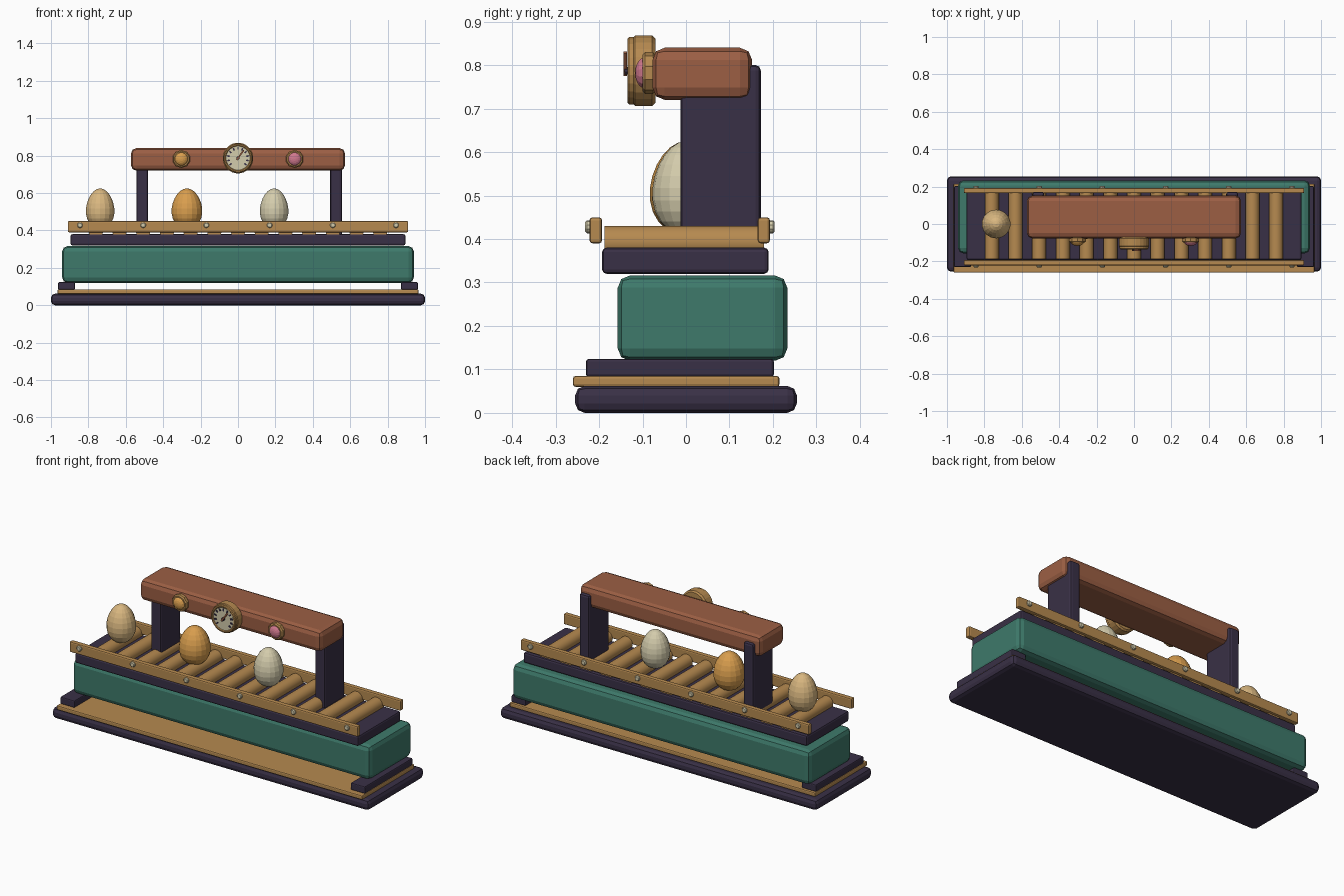
import bpy, bmesh, math
from mathutils import Matrix

if "Cube" in bpy.data.objects:
    bpy.data.objects.remove(bpy.data.objects["Cube"])


def material(name, r, g, b):
    lin = lambda c: ((c / 255 + 0.055) / 1.055) ** 2.4 if c > 10 else c / 3294
    m = bpy.data.materials.new(name)
    m.diffuse_color = (lin(r), lin(g), lin(b), 1)
    m.use_nodes = True
    m.node_tree.nodes["Principled BSDF"].inputs["Base Color"].default_value = m.diffuse_color
    return m


DARK = material("dark_plum", 57, 48, 70)
BRASS = material("brass", 182, 138, 80)
GREEN = material("green", 62, 122, 107)
RUST = material("rust", 156, 95, 68)
TAN = material("tan_egg", 217, 183, 128)
ORANGE = material("orange_egg", 217, 158, 78)
PALE = material("pale_cream", 212, 204, 172)
PINK = material("pink", 208, 120, 142)


def finish(bm, name, mat, smooth=False):
    bmesh.ops.recalc_face_normals(bm, faces=bm.faces[:])
    me = bpy.data.meshes.new(name)
    bm.to_mesh(me)
    bm.free()
    me.materials.append(mat)
    ob = bpy.data.objects.new(name, me)
    bpy.context.collection.objects.link(ob)
    if smooth:
        bpy.context.view_layer.objects.active = ob
        ob.select_set(True)
        bpy.ops.object.shade_smooth_by_angle(angle=math.radians(35))
        ob.select_set(False)
    return ob


def box(name, mat, x, y, z, bevel=0.0, tilt=None):
    """Box from (min, max) ranges, with bevelled edges."""
    bm = bmesh.new()
    bmesh.ops.create_cube(bm, size=1)
    for v in bm.verts:
        for i, (lo, hi) in enumerate((x, y, z)):
            v.co[i] = lo + (v.co[i] + 0.5) * (hi - lo)
    if bevel:
        bmesh.ops.bevel(bm, geom=bm.edges[:], offset=bevel, segments=2, profile=0.5, affect='EDGES')
    if tilt:
        bm.transform(tilt)
    return finish(bm, name, mat)


def lathe(name, mat, profile, loc, axis='Z', n=16, smooth=False):
    """Spin (radius, height) points; axis Y points the height toward +y."""
    bm = bmesh.new()
    rings = []
    for r, h in profile:
        if r < 1e-5:
            rings.append([bm.verts.new((0, 0, h))])
        else:
            rings.append([bm.verts.new((r * math.cos((k + .5) * math.tau / n),
                                        r * math.sin((k + .5) * math.tau / n), h)) for k in range(n)])
    for a, b in zip(rings, rings[1:]):
        for k in range(n):
            j = (k + 1) % n
            vs = [a[k % len(a)], a[j % len(a)], b[j % len(b)], b[k % len(b)]]
            bm.faces.new(list(dict.fromkeys(vs)))
    if axis == 'Y':
        bm.transform(Matrix.Rotation(-math.pi / 2, 4, 'X'))
    bm.transform(Matrix.Translation(loc))
    return finish(bm, name, mat, smooth)


def disc(r, a, b, c=0.0):
    return [(0, a), (r - c, a), (r, a + c), (r, b - c), (r - c, b), (0, b)] if c else \
        [(0, a), (r, a), (r, b), (0, b)]


# base, tray, feet, body and roller bed
box("base", DARK, (-1, 1), (-.255, .255), (0, .062), .022)
box("tray", BRASS, (-.965, .965), (-.26, .215), (.06, .085), .006)
for s, side in ((-1, "left"), (1, "right")):
    box("foot_" + side, DARK, sorted((s * .872, s * .962)), (-.23, .202), (.083, .124), .006)
box("body", GREEN, (-.94, .94), (-.157, .233), (.12, .316), .028)
box("roller_bed", DARK, (-.895, .895), (-.193, .19), (.32, .38), .01)

# rollers
for i in range(13):
    lathe("roller", BRASS, disc(.038, -.188, .179), ((i - 6) * .1267, 0, .393), 'Y', 16, True)

# side rails with pins
for side, y0, y1, p0, p1 in (("front", -.222, -.193, -.232, -.215), ("back", .165, .193, .186, .204)):
    box("rail_" + side, BRASS, (-.91, .91), (y0, y1), (.39, .45), .007)
    for i in range(6):
        lathe("rail_pin", PALE, disc(.015, p0, p1, .004), ((i - 2.5) * .338, 0, .428), 'Y', 10)

# gantry
box("post_left", DARK, (-.543, -.48), (-.013, .172), (.37, .8), .012)
box("post_right", DARK, (.493, .556), (-.013, .172), (.37, .8), .012)
box("beam", RUST, (-.572, .572), (-.077, .152), (.72, .84), .028)

# gauge: housing, rim, dial, ticks, needle
G = (0, 0, .787)
lathe("gauge_housing", BRASS, disc(.082, -.125, -.07, .008), G, 'Y', 24)
lathe("gauge_rim", BRASS, [(.064, -.12), (.064, -.131), (.068, -.135), (.074, -.135), (.078, -.131),
                           (.078, -.12), (.064, -.12)], G, 'Y', 24)
lathe("gauge_dial", PALE, disc(.066, -.13, -.122), G, 'Y', 24)
for i in range(11):
    rot = Matrix.Translation(G) @ Matrix.Rotation(math.radians(-130 + 26 * i), 4, 'Y')
    box("gauge_tick", DARK, (-.004, .004), (-.134, -.128), (.045, .059), 0, rot)
rot = Matrix.Translation(G) @ Matrix.Rotation(math.radians(36), 4, 'Y')
box("gauge_needle", RUST, (-.004, .004), (-.144, -.136), (-.012, .052), 0, rot)
lathe("gauge_hub", DARK, disc(.009, -.142, -.12), G, 'Y', 10)

# indicator lamps
for name, x, mat in (("left", -.303, ORANGE), ("right", .303, PINK)):
    lathe("lamp_ring_" + name, BRASS, disc(.048, -.1, -.07, .006), (x, 0, .782), 'Y', 10)
    dome = [(.036 * math.sin(t * math.pi / 10), -.096 - .021 * math.cos(t * math.pi / 10)) for t in range(6)]
    lathe("lamp_" + name, mat, dome, (x, 0, .782), 'Y', 12)

# eggs, fuller at the bottom
for name, x, r, mat in (("left", -.737, .077, TAN), ("middle", -.273, .083, ORANGE), ("right", .193, .077, PALE)):
    prof = []
    for k in range(13):
        t = math.pi * k / 12
        prof.append((r * math.sin(t) * (1 + .13 * math.cos(t)) if 0 < k < 12 else 0, -.108 * math.cos(t)))
    lathe("egg_" + name, mat, prof, (x, 0, .517), 'Z', 18)
